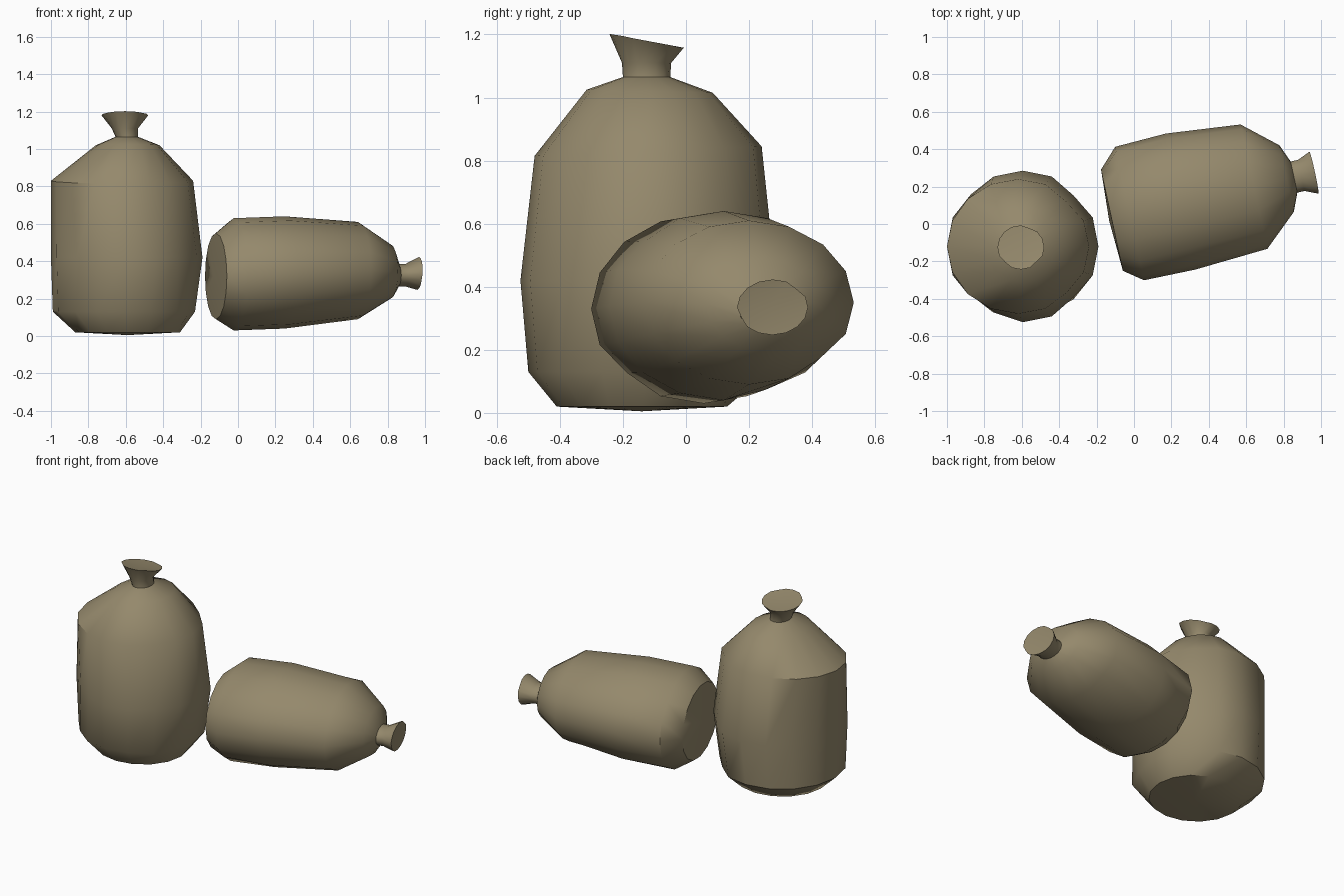
import bpy, bmesh, math
from mathutils import Vector

if "Cube" in bpy.data.objects:
    bpy.data.objects.remove(bpy.data.objects["Cube"], do_unlink=True)

SIDES = 16

burlap = bpy.data.materials.new("tan_burlap")
burlap.use_nodes = True
colour = (0.30, 0.25, 0.15, 1)
burlap.diffuse_color = colour
burlap.node_tree.nodes["Principled BSDF"].inputs["Base Color"].default_value = colour
burlap.node_tree.nodes["Principled BSDF"].inputs["Roughness"].default_value = 0.9


def make_sack(name, origin, u, v, w, rings, dents):
    """Loft oval rings (height, centre u, radius u, centre v, radius v, tilt) along w."""
    bm = bmesh.new()
    loops = []
    for r, (h, cu, ru, cv, rv, tilt) in enumerate(rings):
        loop = []
        for s in range(SIDES):
            a = math.tau * s / SIDES
            k = dents.get((r, s), 1)
            p = u * (cu + k * ru * math.cos(a)) + v * (cv + k * rv * math.sin(a))
            loop.append(bm.verts.new(origin + p + w * (h + tilt * math.sin(a))))
        loops.append(loop)
    for low, high in zip(loops, loops[1:]):
        for s in range(SIDES):
            n = (s + 1) % SIDES
            bm.faces.new((low[s], low[n], high[n], high[s]))
    # close the base and the gathered mouth with shallow fans
    for loop, offset in ((loops[0], -0.015), (loops[-1], -0.01)):
        mid = sum((p.co for p in loop), Vector()) / SIDES + w * offset
        hub = bm.verts.new(mid)
        for s in range(SIDES):
            bm.faces.new((loop[s], loop[(s + 1) % SIDES], hub))
    bmesh.ops.recalc_face_normals(bm, faces=bm.faces[:])
    mesh = bpy.data.meshes.new(name)
    bm.to_mesh(mesh)
    bm.free()
    mesh.materials.append(burlap)
    obj = bpy.data.objects.new(name, mesh)
    bpy.context.collection.objects.link(obj)
    bpy.ops.object.select_all(action='DESELECT')
    obj.select_set(True)
    bpy.context.view_layer.objects.active = obj
    bpy.ops.object.shade_smooth_by_angle(angle=math.radians(42))
    return obj


# upright sack: base, belly, shoulder, gathered neck, flared mouth
standing_rings = [
    (0.02, 0.01, 0.28, -0.02, 0.27, 0),
    (0.13, -0.01, 0.38, 0, 0.38, 0),
    (0.42, 0.005, 0.405, 0, 0.405, 0),
    (0.83, -0.02, 0.38, 0, 0.36, 0.015),
    (1.02, 0.01, 0.17, 0.005, 0.2, -0.005),
    (1.065, 0.005, 0.06, -0.005, 0.075, 0),
    (1.11, -0.005, 0.07, -0.005, 0.078, 0),
    (1.18, -0.005, 0.125, -0.005, 0.118, -0.022),
]
# sagging panels and a pushed-out lower corner
standing_dents = {(1, 14): 1.06, (2, 2): 0.95, (3, 2): 0.95, (1, 2): 0.95,
                  (2, 10): 0.93, (2, 11): 0.95, (1, 10): 0.97,
                  (2, 14): 0.95, (3, 14): 0.97, (2, 6): 0.97,
                  (7, 3): 0.94, (7, 10): 0.95, (7, 14): 0.93}
make_sack("standing_sack", Vector((-0.6, -0.12, 0)), Vector((1, 0, 0)),
          Vector((0, 1, 0)), Vector((0, 0, 1)), standing_rings, standing_dents)

# sack lying on its side, turned slightly to the back
yaw = math.radians(12.2)
along = Vector((math.cos(yaw), math.sin(yaw), 0))
across = Vector((-math.sin(yaw), math.cos(yaw), 0))
lying_rings = [
    (0, -0.01, 0.277, -0.01, 0.23, 0),
    (0.1, 0.005, 0.365, 0, 0.3, 0),
    (0.38, 0.01, 0.372, 0.01, 0.3, 0),
    (0.78, 0.005, 0.34, 0.02, 0.26, 0),
    (0.96, 0.01, 0.182, 0.015, 0.145, 0),
    (1.0, 0.01, 0.085, -0.005, 0.06, 0),
    (1.04, 0.01, 0.085, -0.005, 0.06, 0),
    (1.11, 0.01, 0.115, 0.005, 0.088, 0.005),
]
lying_dents = {(1, 2): 0.96, (2, 2): 0.97, (2, 13): 0.96, (3, 14): 0.96,
               (1, 10): 0.96, (2, 6): 0.97, (7, 2): 0.94, (7, 9): 0.95}
make_sack("lying_sack", Vector((-0.12, 0.03, 0.33)), across,
          Vector((0, 0, 1)), along, lying_rings, lying_dents)
